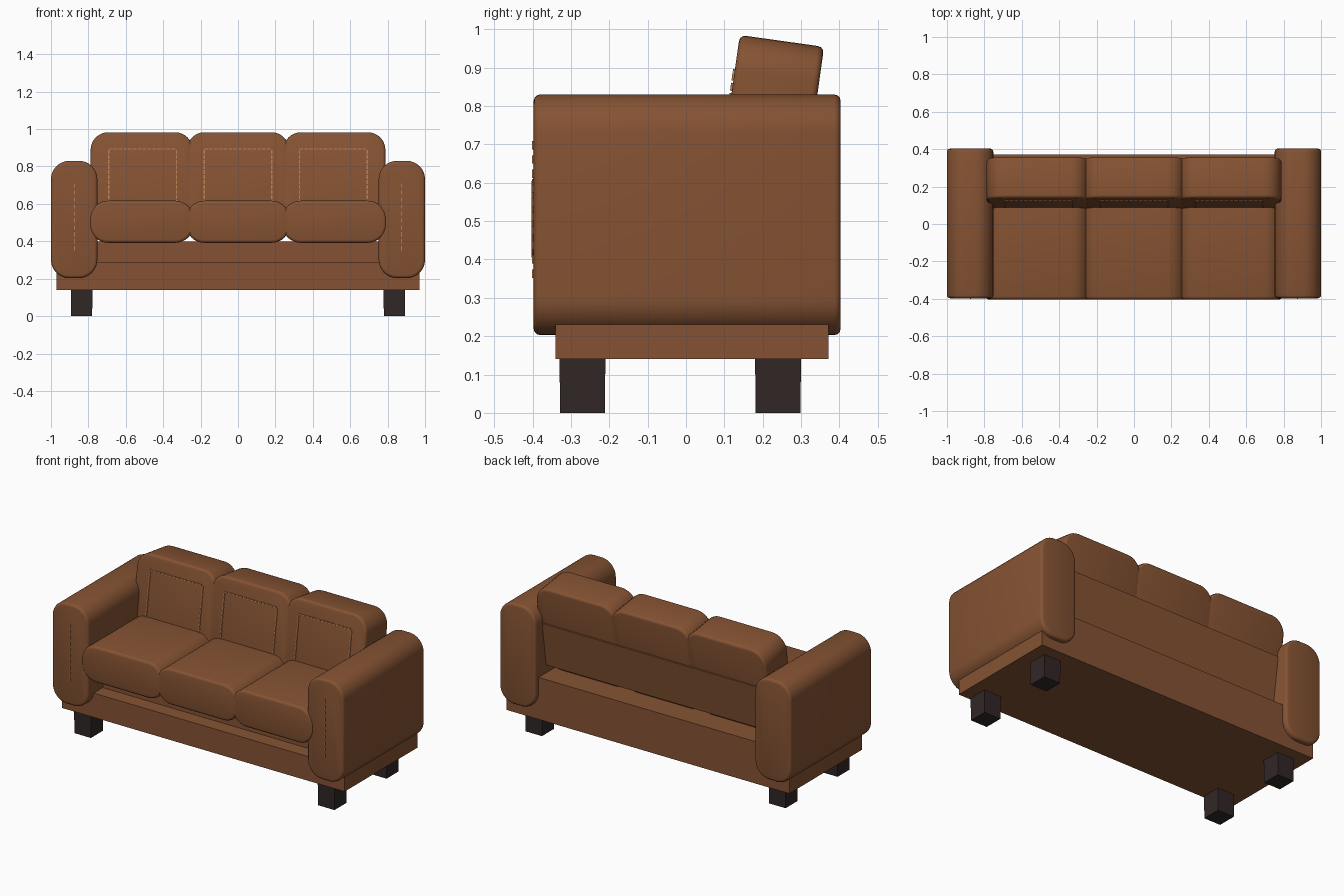
import bpy, bmesh, math
from mathutils import Matrix, Vector

if "Cube" in bpy.data.objects:
    bpy.data.objects.remove(bpy.data.objects["Cube"])


def material(name, rgb):
    m = bpy.data.materials.new(name)
    m.diffuse_color = (*rgb, 1)
    m.use_nodes = True
    m.node_tree.nodes["Principled BSDF"].inputs["Base Color"].default_value = m.diffuse_color
    return m


LEATHER = material("brown leather", (0.235, 0.086, 0.033))
THREAD = material("tan thread", (0.48, 0.2, 0.085))
WOOD = material("dark wood", (0.031, 0.02, 0.02))


def finish(bm, name, mat, matrix=None, smooth=False):
    if matrix:
        bm.transform(matrix)
    bmesh.ops.recalc_face_normals(bm, faces=bm.faces)
    mesh = bpy.data.meshes.new(name)
    bm.to_mesh(mesh)
    bm.free()
    mesh.materials.append(mat)
    ob = bpy.data.objects.new(name, mesh)
    bpy.context.collection.objects.link(ob)
    if smooth:
        bpy.ops.object.select_all(action='DESELECT')
        ob.select_set(True)
        bpy.context.view_layer.objects.active = ob
        bpy.ops.object.shade_smooth_by_angle(angle=math.radians(40))
    return ob


def add_box(bm, x0, x1, y0, y1, z0, z1):
    size = Matrix.Diagonal((x1 - x0, y1 - y0, z1 - z0, 1))
    mid = Matrix.Translation(((x0 + x1) / 2, (y0 + y1) / 2, (z0 + z1) / 2))
    return bmesh.ops.create_cube(bm, size=1, matrix=mid @ size)["verts"]


def box(name, mat, *bounds, matrix=None):
    bm = bmesh.new()
    add_box(bm, *bounds)
    return finish(bm, name, mat, matrix)


def pillow(name, x0, x1, y0, y1, z0, z1, radius, rim=0.016, matrix=None):
    """Rounded rectangle in x and z, extruded along y, with softened rims."""
    bm = bmesh.new()
    verts = []
    steps = 8
    corners = [(x1 - radius, z1 - radius), (x0 + radius, z1 - radius),
               (x0 + radius, z0 + radius), (x1 - radius, z0 + radius)]
    for k, (cx, cz) in enumerate(corners):
        for i in range(steps + 1):
            a = math.pi / 2 * (k + i / steps)
            verts.append(bm.verts.new((cx + radius * math.cos(a), y0,
                                       cz + radius * math.sin(a))))
    face = bm.faces.new(verts)
    ext = bmesh.ops.extrude_face_region(bm, geom=[face], use_keep_orig=True)
    moved = [g for g in ext["geom"] if isinstance(g, bmesh.types.BMVert)]
    bmesh.ops.translate(bm, verts=moved, vec=(0, y1 - y0, 0))
    bmesh.ops.recalc_face_normals(bm, faces=bm.faces)
    rims = [e for e in bm.edges if abs(e.verts[0].co.y - e.verts[1].co.y) < 1e-6]
    bmesh.ops.bevel(bm, geom=rims, offset=rim, segments=3, profile=0.5,
                    affect='EDGES')
    return finish(bm, name, LEATHER, matrix, smooth=True)


# Base frame and the platform under the seat
box("base", LEATHER, -0.97, 0.97, -0.34, 0.372, 0.14, 0.29)
box("seat_platform", LEATHER, -0.77, 0.77, -0.25, 0.372, 0.28, 0.4)

# Legs, slightly tapered towards the floor
for side, sx in (("left", -1), ("right", 1)):
    for end, y in (("front", -0.27), ("back", 0.24)):
        bm = bmesh.new()
        for v in add_box(bm, -0.058, 0.058, -0.06, 0.06, 0, 0.145):
            if v.co.z < 0.01:
                v.co.x *= 0.97
                v.co.y *= 0.97
        finish(bm, f"{end}_{side}_leg", WOOD,
               Matrix.Translation((sx * 0.836, y, 0)))

# Arms with a dashed seam on the front
for side, sx in (("left", -1), ("right", 1)):
    x0, x1 = sorted((sx * 0.752, sx * 1.0))
    pillow(f"{side}_arm", x0, x1, -0.397, 0.403, 0.203, 0.83, 0.098)
    bm = bmesh.new()
    for i in range(10):
        z = 0.352 + i * 0.0372
        add_box(bm, sx * 0.875 - 0.003, sx * 0.875 + 0.003,
                -0.402, -0.395, z, z + 0.022)
    finish(bm, f"{side}_arm_stitching", THREAD)

# Back cushions lean about this pivot at their lower front edge
LEAN = Matrix.Translation((0, 0.072, 0.5)) @ Matrix.Rotation(math.radians(-8), 4, 'X')


def dashes(bm, start, end, pitch=0.026, gap=0.006, w=0.0035):
    start, end = Vector(start), Vector(end)
    n = max(1, round((end - start).length / pitch))
    step = (end - start) / n
    for i in range(n):
        a = start + step * i
        b = a + step * (1 - gap / pitch)
        add_box(bm, min(a.x, b.x) - w * (step.x == 0), max(a.x, b.x) + w * (step.x == 0),
                -0.005, 0.002,
                min(a.y, b.y) - w * (step.y == 0), max(a.y, b.y) + w * (step.y == 0))


for label, cx in (("left", -0.515), ("middle", 0.0), ("right", 0.515)):
    pillow(f"{label}_seat_cushion", cx - 0.278, cx + 0.278, -0.403, 0.22,
           0.392, 0.617, 0.098)
    pillow(f"{label}_back_cushion", cx - 0.273, cx + 0.273, 0, 0.222,
           0, 0.49, 0.095, matrix=LEAN)
    # Rectangular seam on the back cushion
    bm = bmesh.new()
    px = cx * 0.99
    lo, hi = 0.1, 0.397
    dashes(bm, (px - 0.181, lo), (px - 0.181, hi))
    dashes(bm, (px + 0.181, lo), (px + 0.181, hi))
    dashes(bm, (px - 0.181, hi), (px + 0.181, hi))
    finish(bm, f"{label}_back_stitching", THREAD, LEAN)

# Flat rear panel behind the back cushions
box("rear_panel", LEATHER, -0.77, 0.77, 0.19, 0.23, -0.02, 0.255, matrix=LEAN)
